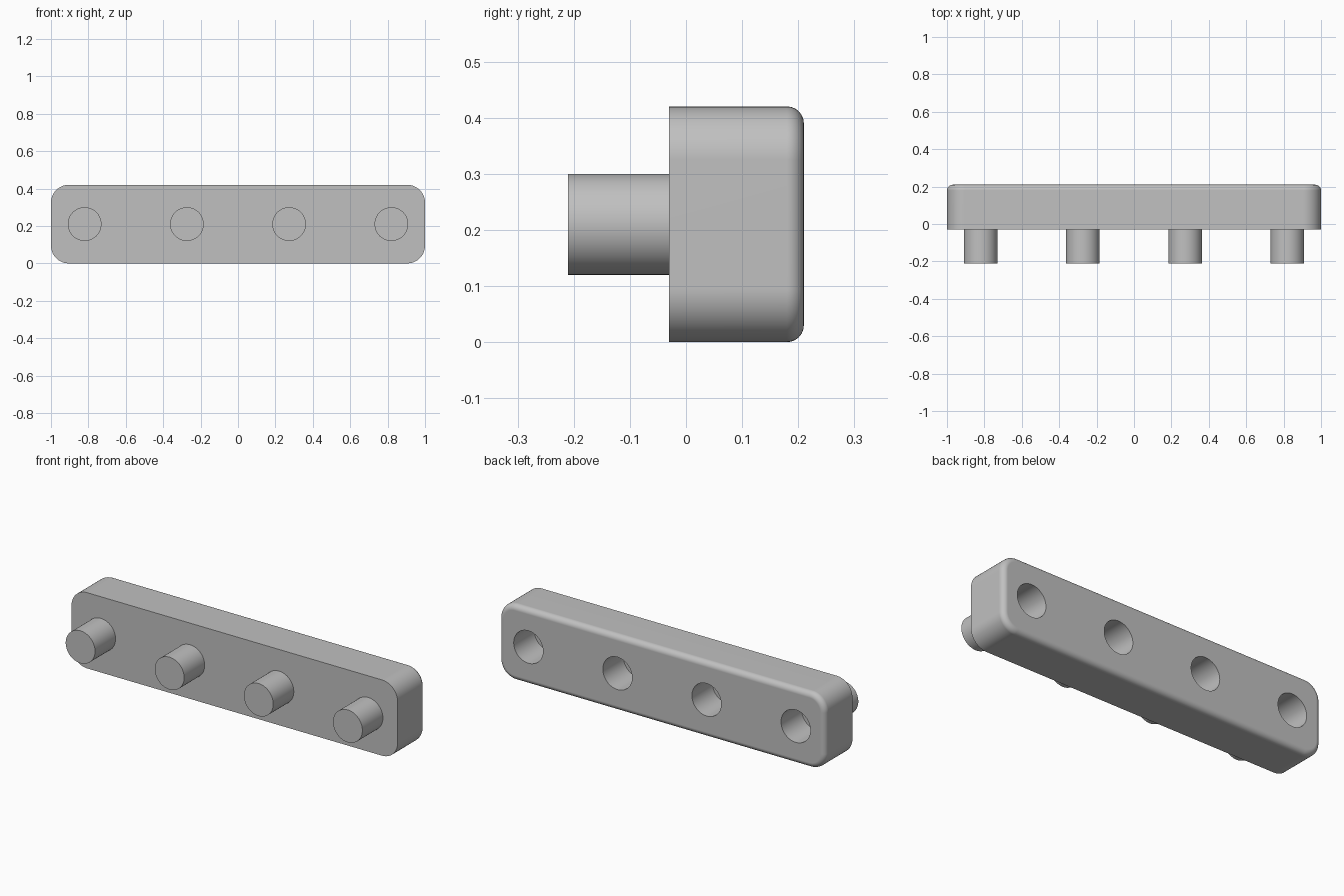
import bpy, bmesh, math
from mathutils import Matrix

cube = bpy.data.objects.get("Cube")
if cube:
    bpy.data.objects.remove(cube, do_unlink=True)

HEIGHT, FRONT, BACK = 0.42, -0.03, 0.21
CORNER, EDGE = 0.095, 0.03
RADIUS, LENGTH = 0.09, 0.18
MID = HEIGHT / 2
PEG_X = [-0.82 + i * 1.64 / 3 for i in range(4)]

grey = bpy.data.materials.new("plain grey")
grey.use_nodes = True
grey.diffuse_color = (0.53, 0.53, 0.53, 1)
grey.node_tree.nodes["Principled BSDF"].inputs["Base Color"].default_value = grey.diffuse_color


def finish(name, bm):
    """Turn a bmesh into a named object with the grey material."""
    bmesh.ops.recalc_face_normals(bm, faces=bm.faces)
    mesh = bpy.data.meshes.new(name)
    bm.to_mesh(mesh)
    bm.free()
    mesh.materials.append(grey)
    obj = bpy.data.objects.new(name, mesh)
    bpy.context.collection.objects.link(obj)
    return obj


def add_rod(bm, x, y0, y1):
    """Add a capped cylinder running along y."""
    place = Matrix.Translation((x, (y0 + y1) / 2, MID)) @ Matrix.Rotation(math.pi / 2, 4, "X")
    bmesh.ops.create_cone(bm, cap_ends=True, segments=64, radius1=RADIUS,
                          radius2=RADIUS, depth=y1 - y0, matrix=place)


def select_only(obj):
    bpy.ops.object.select_all(action="DESELECT")
    obj.select_set(True)
    bpy.context.view_layer.objects.active = obj


def smooth(obj):
    select_only(obj)
    bpy.ops.object.shade_smooth_by_angle(angle=math.radians(35))


# Bar: a block with rounded ends and a softened back rim
bm = bmesh.new()
size = Matrix.Diagonal((2, BACK - FRONT, HEIGHT, 1))
bmesh.ops.create_cube(bm, size=1, matrix=Matrix.Translation((0, (FRONT + BACK) / 2, MID)) @ size)
corners = [e for e in bm.edges if abs(e.verts[0].co.y - e.verts[1].co.y) > 0.1]
bmesh.ops.bevel(bm, geom=corners, offset=CORNER, segments=12, profile=0.5, affect="EDGES")
rim = [e for e in bm.edges if all(v.co.y > BACK - 0.001 for v in e.verts)]
bmesh.ops.bevel(bm, geom=rim, offset=EDGE, segments=6, profile=0.5, affect="EDGES")
bar = finish("bar", bm)

# Sockets: blind holes cut in the back, in line with the pegs
bm = bmesh.new()
for x in PEG_X:
    add_rod(bm, x, BACK - LENGTH, BACK + 0.1)
cutter = finish("socket_cutter", bm)
cutter.hide_render = True
cut = bar.modifiers.new("sockets", "BOOLEAN")
cut.operation, cut.solver, cut.object = "DIFFERENCE", "EXACT", cutter
select_only(bar)
bpy.ops.object.modifier_apply(modifier=cut.name)
bpy.data.objects.remove(cutter, do_unlink=True)
smooth(bar)
bar.modifiers.new("even_shading", "WEIGHTED_NORMAL").keep_sharp = True

# Pegs: four round studs on the front
for i, x in enumerate(PEG_X):
    bm = bmesh.new()
    add_rod(bm, x, FRONT - LENGTH, FRONT)
    smooth(finish(f"peg_{i + 1}", bm))
